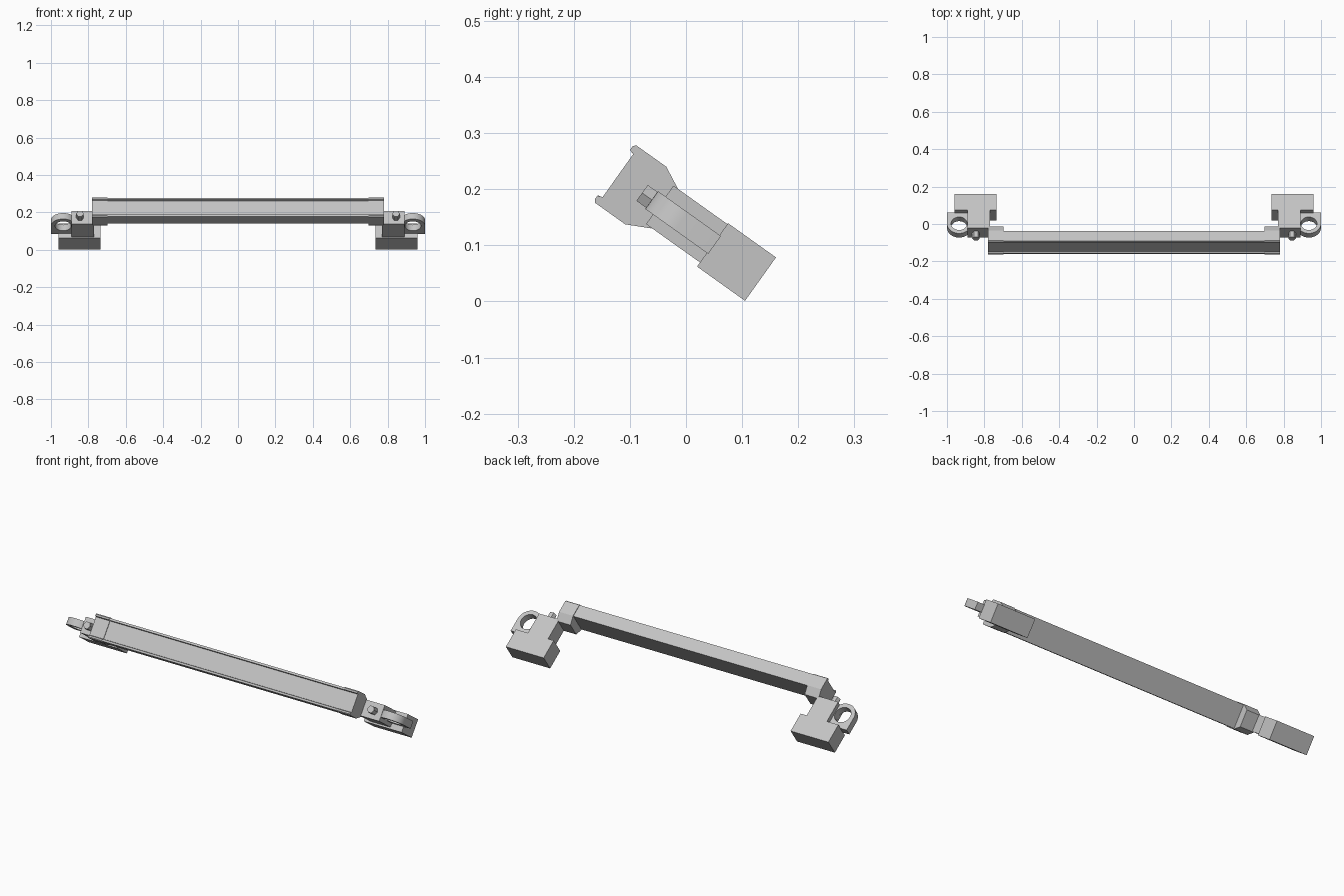
import bpy, bmesh
from math import pi, cos, sin, radians

if "Cube" in bpy.data.objects:
    bpy.data.objects.remove(bpy.data.objects["Cube"], do_unlink=True)

grey = bpy.data.materials.new("light_grey")
grey.use_nodes = True
colour = (0.55, 0.55, 0.55, 1)
grey.diffuse_color = colour
grey.node_tree.nodes["Principled BSDF"].inputs["Base Color"].default_value = colour

TILT = radians(-35.5)   # the whole handle leans about its length
MID = 0.112             # symmetry plane of the section


def prism(name, loops, axis, lo, hi, mirrored=True):
    """Extrude outlines (extra loops are holes) along axis x or z, then lean."""
    def place(a, b, t):
        return (t, a, b) if axis == "x" else (a, b, t)
    bm = bmesh.new()
    edges = []
    for loop in loops:
        vs = [bm.verts.new(place(a, b, lo)) for a, b in loop]
        edges += [bm.edges.new((v, vs[i - 1])) for i, v in enumerate(vs)]
    bmesh.ops.triangle_fill(bm, edges=edges, use_beauty=True)
    res = bmesh.ops.extrude_face_region(bm, geom=bm.faces[:], use_keep_orig=True)
    top = [g for g in res["geom"] if isinstance(g, bmesh.types.BMVert)]
    bmesh.ops.translate(bm, verts=top, vec=place(0, 0, hi - lo))
    bmesh.ops.recalc_face_normals(bm, faces=bm.faces[:])
    me = bpy.data.meshes.new(name)
    bm.to_mesh(me)
    bm.free()
    me.materials.append(grey)
    ob = bpy.data.objects.new(name, me)
    bpy.context.collection.objects.link(ob)
    ob.rotation_euler.x = TILT
    if mirrored:
        ob.modifiers.new("Mirror", "MIRROR").use_mirror_merge = False
    return ob


def rect(a0, a1, b0, b1):
    return [(a0, b0), (a1, b0), (a1, b1), (a0, b1)]


def arc(ca, cb, r, start, end, n):
    return [(ca + r * cos(start + (end - start) * i / n),
             cb + r * sin(start + (end - start) * i / n)) for i in range(n + 1)]


def section(half):
    """Close a half outline (depth, half width) across the symmetry plane."""
    return [(d, MID + w) for d, w in half] + [(d, MID - w) for d, w in reversed(half)]


# Long bar with a shallow channel between two lips
prism("grip_bar", [section([(-0.226, 0.047), (-0.237, 0.049), (-0.235, 0.060),
                            (-0.168, 0.060)])], "x", -0.70, 0.70, False)

# End caps with chamfered backs
prism("end_cap", [section([(-0.229, 0.047), (-0.238, 0.050), (-0.238, 0.058),
                           (-0.234, 0.063), (-0.168, 0.063), (-0.126, 0.042)])],
      "x", 0.697, 0.78)

# Necks and mounting feet
prism("neck", [rect(-0.138, -0.018, 0.071, 0.155)], "x", 0.77, 0.89)
prism("mounting_foot", [rect(-0.02, 0.085, 0.062, 0.157)], "x", 0.735, 0.96)

# Eyelet tabs: square at the foot end, round at the other, with a hole
outline = [(0.87, -0.017)] + arc(0.935, -0.09, 0.065, -pi, 0, 20) + [(1.0, -0.017)]
hole = arc(0.935, -0.09, 0.043, 0, 2 * pi, 32)[:-1]
eyelet = prism("eyelet_tab", [outline, hole], "z", 0.092, 0.131)
bpy.ops.object.select_all(action="DESELECT")
eyelet.select_set(True)
bpy.context.view_layer.objects.active = eyelet
bpy.ops.object.shade_smooth_by_angle(angle=radians(30))

# Six-sided pins standing on the necks
bpy.ops.mesh.primitive_cylinder_add(vertices=6, radius=0.02, depth=0.042)
pin = bpy.context.object
pin.name = "hex_pin"
bm = bmesh.new()
bm.from_mesh(pin.data)
for v in bm.verts:
    x, y, z = v.co
    v.co = (0.845 + y, -0.155 + z, MID + x)
bmesh.ops.recalc_face_normals(bm, faces=bm.faces[:])
bm.to_mesh(pin.data)
bm.free()
pin.data.materials.append(grey)
pin.rotation_euler.x = TILT
pin.modifiers.new("Mirror", "MIRROR")
